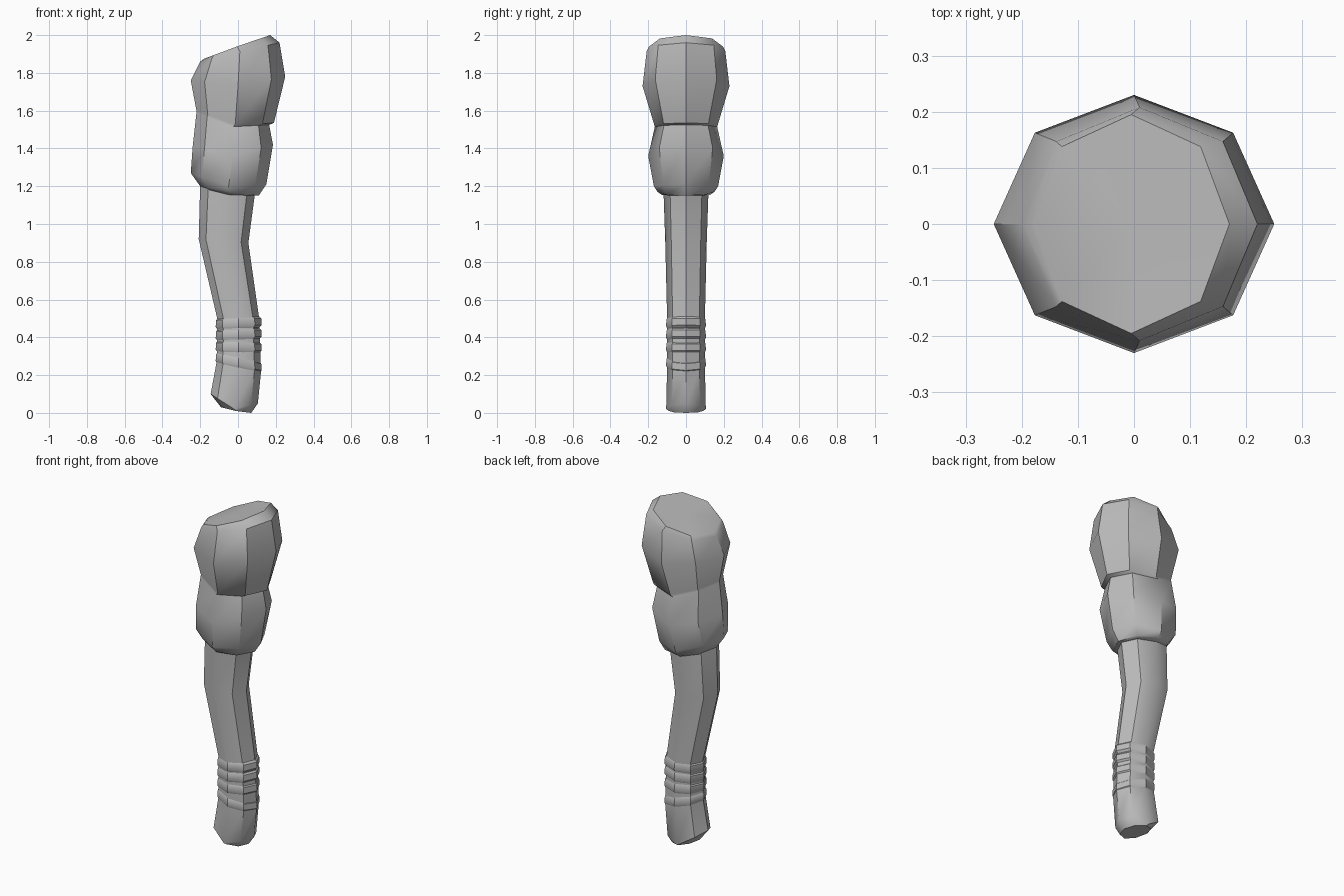
import bpy, bmesh
from math import cos, sin, pi, radians

if "Cube" in bpy.data.objects:
    bpy.data.objects.remove(bpy.data.objects["Cube"])

grey = bpy.data.materials.new("plain_grey")
grey.use_nodes = True
grey.diffuse_color = (0.5, 0.5, 0.5, 1)
grey.node_tree.nodes["Principled BSDF"].inputs["Base Color"].default_value = (0.5, 0.5, 0.5, 1)


def loft(name, rings, closed=False, angle=35):
    """Skin octagonal rings: left x, left z, right x, right z, half depth, side z."""
    bm = bmesh.new()
    loops = []
    for xl, zl, xr, zr, depth, side in rings:
        loop = []
        for k in range(8):
            c, s = cos(k * pi / 4), sin(k * pi / 4)
            end = zr if c > 0 else zl
            z = side + (end - side) * abs(c)
            loop.append(bm.verts.new(((xl + xr) / 2 + (xr - xl) / 2 * c, depth * s, z)))
        loops.append(loop)
    pairs = list(zip(loops, loops[1:]))
    if closed:
        pairs.append((loops[-1], loops[0]))
    for a, b in pairs:
        for k in range(8):
            n = (k + 1) % 8
            bm.faces.new((a[k], a[n], b[n], b[k]))
    if not closed:
        for loop in (loops[0], loops[-1]):
            mid = bm.verts.new(sum((v.co for v in loop), loop[0].co * 0) / 8)
            for k in range(8):
                bm.faces.new((loop[k], loop[(k + 1) % 8], mid))
    bmesh.ops.recalc_face_normals(bm, faces=bm.faces)
    mesh = bpy.data.meshes.new(name)
    bm.to_mesh(mesh)
    bm.free()
    obj = bpy.data.objects.new(name, mesh)
    bpy.context.collection.objects.link(obj)
    mesh.materials.append(grey)
    bpy.ops.object.select_all(action='DESELECT')
    obj.select_set(True)
    bpy.context.view_layer.objects.active = obj
    bpy.ops.object.shade_smooth_by_angle(angle=radians(angle))
    return obj


# Knobbly head with an overhanging upper lump and slanted top
loft("head", [
    (-0.19, 1.19, 0.09, 1.15, 0.13, 1.155),
    (-0.20, 1.20, 0.11, 1.15, 0.15, 1.17),
    (-0.25, 1.27, 0.15, 1.21, 0.17, 1.20),
    (-0.24, 1.41, 0.185, 1.42, 0.20, 1.36),
    (-0.22, 1.59, 0.165, 1.525, 0.165, 1.515),
    (-0.22, 1.60, 0.19, 1.535, 0.168, 1.525),
    (-0.25, 1.76, 0.25, 1.78, 0.23, 1.73),
    (-0.20, 1.86, 0.22, 1.96, 0.208, 1.915),
    (-0.18, 1.875, 0.17, 2.0, 0.195, 1.94),
], angle=40)

# Bent handle
loft("handle", [
    (-0.09, 0.03, 0.07, 0.00, 0.09, 0.01),
    (-0.145, 0.10, 0.105, 0.05, 0.105, 0.02),
    (-0.113, 0.27, 0.122, 0.22, 0.10, 0.25),
    (-0.110, 0.50, 0.112, 0.50, 0.10, 0.50),
    (-0.208, 0.92, 0.055, 0.90, 0.11, 0.91),
    (-0.20, 1.22, 0.095, 1.20, 0.12, 1.20),
], angle=40)

# Thin overlapping grip wraps
for i, (left, right) in enumerate([(0.29, 0.24), (0.35, 0.345), (0.41, 0.42), (0.47, 0.48)]):
    side = (left + right) / 2
    loft("grip_wrap_%d" % (i + 1), [
        (-0.108, left - 0.03, 0.112, right - 0.03, 0.098, side - 0.03),
        (-0.118, left - 0.015, 0.125, right - 0.015, 0.106, side - 0.015),
        (-0.117, left + 0.02, 0.123, right + 0.02, 0.103, side + 0.02),
        (-0.108, left + 0.03, 0.112, right + 0.03, 0.098, side + 0.03),
    ], closed=True)
